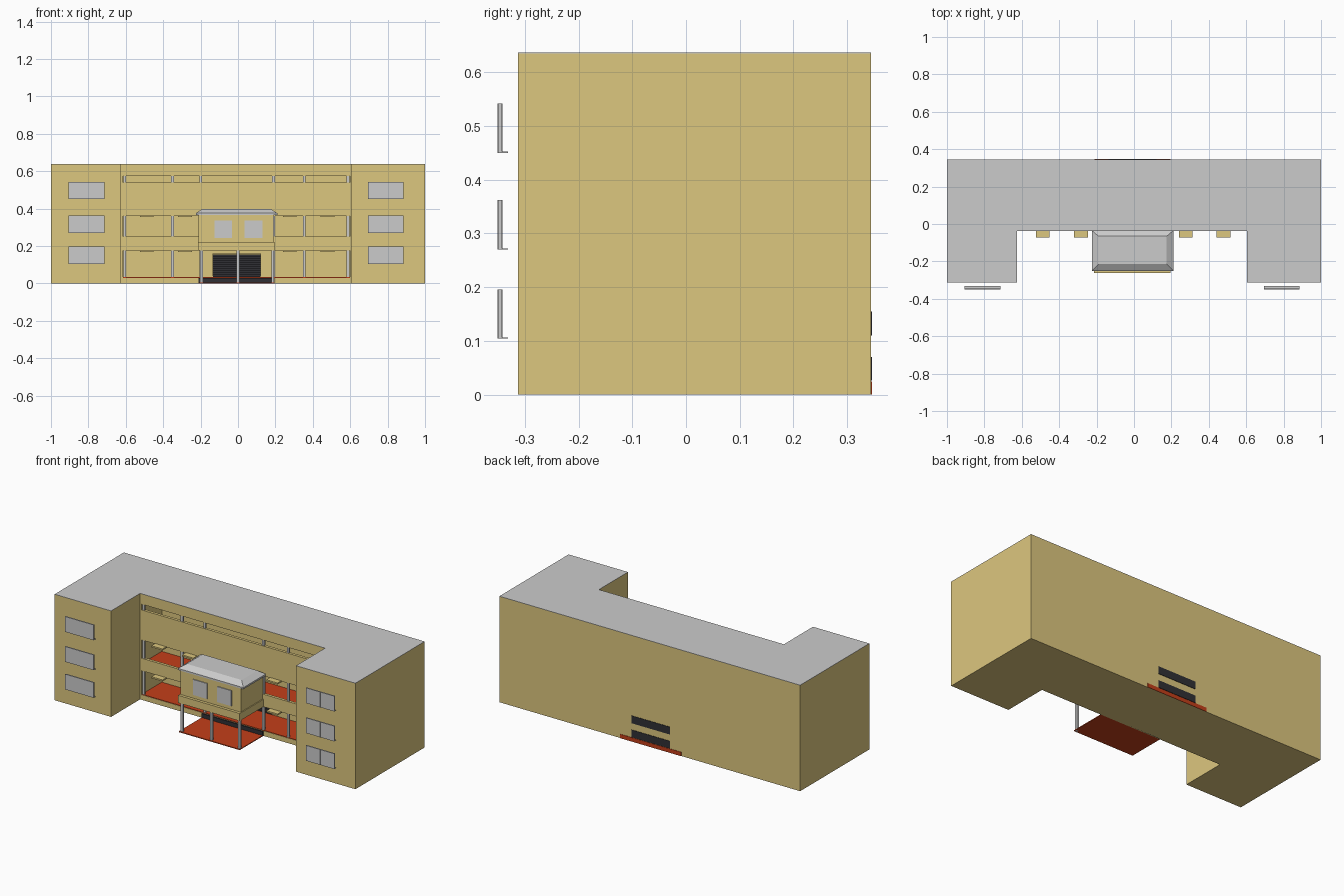
import bpy, bmesh
from mathutils import Vector

if "Cube" in bpy.data.objects:
    bpy.data.objects.remove(bpy.data.objects["Cube"])


def material(name, color):
    m = bpy.data.materials.new(name)
    m.diffuse_color = (*color, 1)
    m.use_nodes = True
    m.node_tree.nodes["Principled BSDF"].inputs["Base Color"].default_value = m.diffuse_color
    return m


YELLOW = material("yellow_plaster", (0.72, 0.57, 0.21))
RED = material("red_floor", (0.55, 0.05, 0.01))
DARK = material("dark_stone", (0.03, 0.03, 0.035))


def prism(name, pts, vec, mat=None):
    """Extrude a closed polygon of 3D points along vec."""
    bm = bmesh.new()
    face = bm.faces.new([bm.verts.new(p) for p in pts])
    ext = bmesh.ops.extrude_face_region(bm, geom=[face], use_keep_orig=True)
    moved = [g for g in ext["geom"] if isinstance(g, bmesh.types.BMVert)]
    bmesh.ops.translate(bm, verts=moved, vec=Vector(vec))
    bmesh.ops.recalc_face_normals(bm, faces=bm.faces)
    me = bpy.data.meshes.new(name)
    bm.to_mesh(me)
    bm.free()
    ob = bpy.data.objects.new(name, me)
    bpy.context.collection.objects.link(ob)
    if mat:
        me.materials.append(mat)
    return ob


def box(name, x, y, z, mat=None):
    pts = [(x[0], y[0], z[0]), (x[1], y[0], z[0]), (x[1], y[1], z[0]), (x[0], y[1], z[0])]
    return prism(name, pts, (0, 0, z[1] - z[0]), mat)


def cut(target, cutter):
    mod = target.modifiers.new("cut", 'BOOLEAN')
    mod.operation = 'DIFFERENCE'
    mod.solver = 'EXACT'
    mod.object = cutter
    cutter.hide_render = True
    cutter.hide_viewport = True
    cutter.display_type = 'WIRE'


# U-shaped body and flat grey roof
FRONT = -0.037
U = [(-1, -.313), (-.625, -.313), (-.625, FRONT), (.605, FRONT),
     (.605, -.313), (1, -.313), (1, .344), (-1, .344)]
body = prism("building_body", [(x, y, 0) for x, y in U], (0, 0, .635), YELLOW)
prism("flat_roof", [(x, y, .635) for x, y in U], (0, 0, .002))

# open corridors: floor height, parapet top, ceiling
X0, X1 = -.615, .598
for i, (fl, par, ceil) in enumerate([(.03, .03, .175), (.215, .25, .36), (.40, .54, .575)]):
    prof = [(-.1, par), (-.02, par), (-.02, fl), (.155, fl), (.155, ceil), (-.1, ceil)]
    if fl == par:
        prof = [(-.1, fl), (.155, fl), (.155, ceil), (-.1, ceil)]
    cut(body, prism(f"corridor_cutter_{i}", [(X0, y, z) for y, z in prof], (X1 - X0, 0, 0)))
    y0 = FRONT + .002 if fl == par else -.02
    box(f"corridor_floor_{i}", (X0, X1), (y0, .155), (fl - .002, fl + .003), RED)

# staircase in its alcove
cut(body, box("stair_cutter", (-.135, .12), (.14, .335), (.031, .16)))
N = 12
for i in range(N):
    y = .157 + i * .177 / N
    box(f"stair_step_{i}", (-.135, .12), (y, .335), (.03 + i * .0104, .03 + (i + 1) * .0104), DARK)
for i, z in enumerate([(.026, .07), (.11, .155)]):
    box(f"rear_vent_{i}", (-.135, .12), (.340, .3465), z, DARK)
box("rear_floor_edge", (-.21, .195), (.338, .3465), (0, .024), RED)

# corridor columns
for i, x in enumerate([-.605, -.35, -.2, .19, .355, .588]):
    box(f"corridor_column_{i}", (x - .007, x + .007), (-.034, -.022), (.03, .578))

# small sunshades below each parapet
for i, x in enumerate([-.488, -.283, .277, .478]):
    for j, z in enumerate([.168, .354]):
        box(f"sunshade_{i}_{j}", (x - .037, x + .037), (-.073, -.03), (z, z + .009), YELLOW)

# wing windows: glass, mullion frame and sill
for side, x0 in (("left", -.905), ("right", .695)):
    x1 = x0 + .19
    for i, z0 in enumerate([.104, .27, .45]):
        z1 = z0 + .092
        box(f"window_{side}_{i}", (x0, x1), (-.349, -.342), (z0, z1))
        box(f"window_mullion_{side}_{i}", (x0 + .093, x0 + .097), (-.3505, -.341), (z0, z1))
        box(f"window_sill_{side}_{i}", (x0, x1), (-.349, -.331), (z0, z0 + .002))

# entrance porch: floor, step, room, ledge
box("porch_floor", (-.21, .195), (-.262, FRONT), (0, .005), RED)
box("porch_step", (-.21, .195), (-.045, -.03), (0, .029), DARK)
box("porch_room", (-.21, .19), (-.245, -.03), (.178, .37), YELLOW)
box("porch_ledge", (-.215, .195), (-.262, -.03), (.175, .22), YELLOW)
for i, x in enumerate([-.195, 0, .185]):
    box(f"porch_column_{i}", (x - .007, x + .007), (-.256, -.242), (0, .178))
for i, x in enumerate([-.125, .036]):
    box(f"porch_window_{i}", (x, x + .094), (-.25, -.24), (.242, .335))

# porch hip roof: eave slab with a tapered top
box("porch_eave", (-.225, .21), (-.25, -.035), (.365, .375))
hip = box("porch_hip_roof", (-.225, .21), (-.25, -.035), (.375, .398))
for v in hip.data.vertices:
    if v.co.z > .39:
        v.co.x += .035 if v.co.x < 0 else -.035
        v.co.y += .035 if v.co.y < -.1 else -.03
